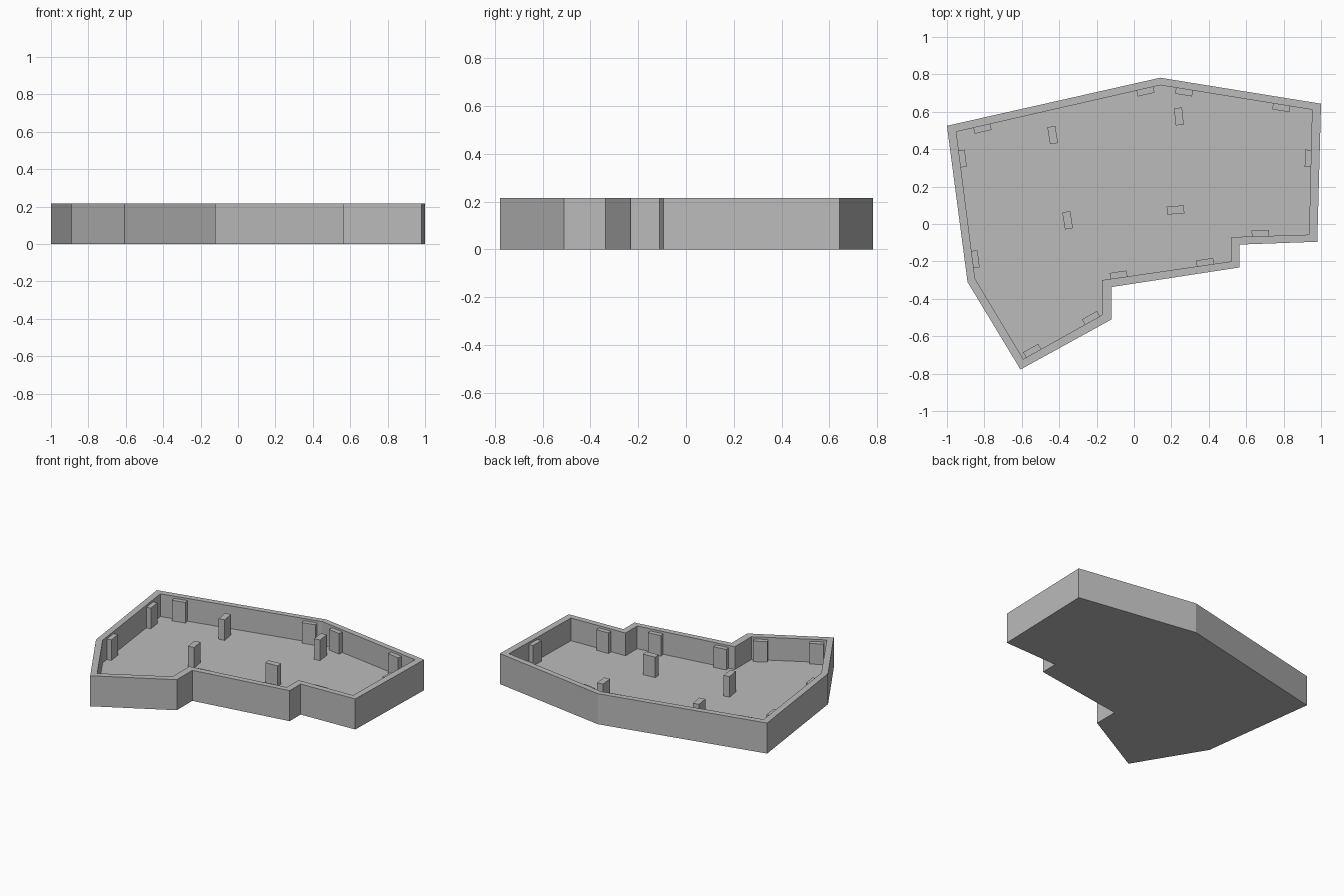
import bpy, bmesh
from math import atan2, radians
from mathutils import Vector, Matrix

cube = bpy.data.objects.get("Cube")
if cube:
    bpy.data.objects.remove(cube, do_unlink=True)

HEIGHT, FLOOR, POST_TOP = 0.215, 0.055, 0.2
POST_LENGTH, POST_DEPTH, PROUD = 0.092, 0.045, 0.032

grey = bpy.data.materials.new("plain_grey")
grey.use_nodes = True
colour = (0.5, 0.5, 0.5, 1)
grey.diffuse_color = colour
grey.node_tree.nodes["Principled BSDF"].inputs["Base Color"].default_value = colour

# Clockwise plan outlines of the wall, outside and inside
OUTER = [(-1, .525), (.14, .782), (1, .643), (.98, -.095), (.565, -.11),
         (.565, -.232), (-.12, -.337), (-.12, -.51), (-.607, -.778), (-.89, -.31)]
INNER = [(-.95, .493), (.14, .742), (.952, .611), (.936, -.057), (.52, -.07),
         (.52, -.2), (-.17, -.3), (-.17, -.486), (-.592, -.722), (-.85, -.292)]


def finish(bm, name):
    bmesh.ops.recalc_face_normals(bm, faces=bm.faces)
    mesh = bpy.data.meshes.new(name)
    bm.to_mesh(mesh)
    bm.free()
    mesh.materials.append(grey)
    obj = bpy.data.objects.new(name, mesh)
    bpy.context.collection.objects.link(obj)
    return obj


# Tray: base, outer wall, rim, inner wall and floor from four stacked loops
bm = bmesh.new()
loops = [[bm.verts.new((x, y, z)) for x, y in plan]
         for plan, z in ((OUTER, 0), (OUTER, HEIGHT), (INNER, HEIGHT), (INNER, FLOOR))]
for low, high in zip(loops, loops[1:]):
    for i in range(len(low)):
        j = (i + 1) % len(low)
        bm.faces.new((low[i], low[j], high[j], high[i]))
bm.faces.new(loops[0])
bm.faces.new(loops[-1])
finish(bm, "walled_tray")


def post(name, centre, angle, depth):
    bm = bmesh.new()
    bottom = FLOOR - 0.01
    place = (Matrix.Translation((centre[0], centre[1], (bottom + POST_TOP) / 2))
             @ Matrix.Rotation(angle, 4, 'Z')
             @ Matrix.Diagonal((POST_LENGTH, depth, POST_TOP - bottom, 1)))
    bmesh.ops.create_cube(bm, size=1, matrix=place)
    finish(bm, name)


# Wall posts: wall number, then positions along that inner wall
WALL_POSTS = {0: (.125, .925), 1: (.16, .8), 2: (.39,), 3: (.625,),
              5: (.2, .87), 7: (.125, .87), 9: (.13, .815)}
for wall, places in WALL_POSTS.items():
    a = Vector(INNER[wall])
    edge = Vector(INNER[(wall + 1) % len(INNER)]) - a
    inward = Vector((edge.y, -edge.x)).normalized()
    for n, t in enumerate(places):
        centre = a + edge * t + inward * (PROUD - POST_DEPTH / 2)
        post(f"wall_post_{wall}_{n}", centre, atan2(edge.y, edge.x), POST_DEPTH)

# Free-standing posts on the floor
for n, (x, y, turn) in enumerate([(-.435, .475, -81), (.24, .575, -84),
                                  (.222, .075, 4), (-.355, .02, -81)]):
    post(f"floor_post_{n}", (x, y), radians(turn), 0.043)
